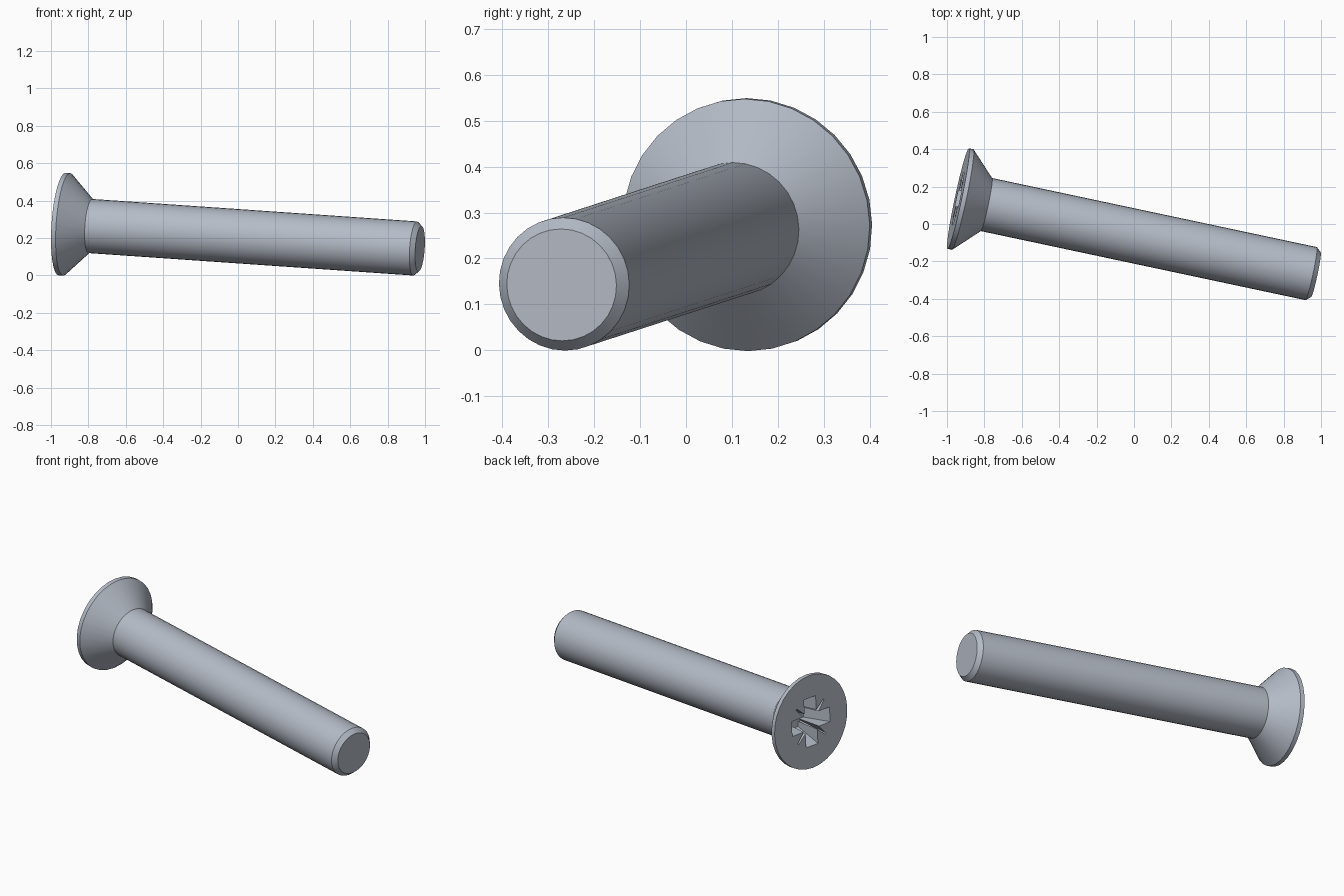
import bpy
import bmesh
import math
from mathutils import Matrix, Vector

if "Cube" in bpy.data.objects:
    bpy.data.objects.remove(bpy.data.objects["Cube"])

SIDES = 32

steel = bpy.data.materials.new("steel grey")
steel.use_nodes = True
colour = (0.46, 0.50, 0.57, 1)
steel.diffuse_color = colour
steel.node_tree.nodes["Principled BSDF"].inputs["Base Color"].default_value = colour


def circle(radius):
    angles = [math.tau * i / SIDES for i in range(SIDES)]
    return [(radius * math.cos(a), radius * math.sin(a)) for a in angles]


def cross_recess(reach, half_width, hub, spike):
    """Four-armed outline with a thin spike between each pair of arms."""
    near, far = spike * 0.707 - 0.003, spike * 0.707 + 0.003
    quarter = [(reach, -half_width), (reach, half_width), (hub, half_width),
               (far, near), (near, far), (half_width, hub)]
    points = []
    for turn in range(4):
        spin = Matrix.Rotation(turn * math.pi / 2, 2)
        points += [spin @ Vector(p) for p in quarter]
    return points


def add_ring(bm, outline, depth):
    return [bm.verts.new((x, y, depth)) for x, y in outline]


def loop_edges(bm, ring):
    return [bm.edges.new((a, b)) for a, b in zip(ring, ring[1:] + ring[:1])]


def skin(bm, first, second):
    n = len(first)
    for i in range(n):
        j = (i + 1) % n
        bm.faces.new((first[i], first[j], second[j], second[i]))


bm = bmesh.new()

# Turned body: head face, rim, countersink, shank, chamfered tip
profile = [(0.275, 0), (0.275, 0.025), (0.145, 0.155), (0.145, 1.934), (0.122, 1.96)]
rings = [add_ring(bm, circle(r), depth) for r, depth in profile]
for a, b in zip(rings, rings[1:]):
    skin(bm, a, b)
bm.faces.new(rings[-1])

# Tapered driver recess sunk into the head
mouth = add_ring(bm, cross_recess(0.143, 0.044, 0.058, 0.146), 0)
floor = add_ring(bm, cross_recess(0.08, 0.037, 0.048, 0.075), 0.15)
skin(bm, mouth, floor)
bm.faces.new(floor)

# Flat head face around the recess
rim_edges = [bm.edges.get((a, b)) for a, b in zip(rings[0], rings[0][1:] + rings[0][:1])]
mouth_edges = [bm.edges.get((a, b)) for a, b in zip(mouth, mouth[1:] + mouth[:1])]
bmesh.ops.triangle_fill(bm, use_beauty=True, use_dissolve=False,
                        edges=rim_edges + mouth_edges, normal=(0, 0, -1))
bmesh.ops.recalc_face_normals(bm, faces=bm.faces[:])

mesh = bpy.data.meshes.new("countersunk_screw")
bm.to_mesh(mesh)
bm.free()
mesh.materials.append(steel)
screw = bpy.data.objects.new("countersunk_screw", mesh)
bpy.context.collection.objects.link(screw)

# Lay the screw down, resting on head rim and tip
axis = Vector((1, -0.2126, -0.069)).normalized()
side = Vector((0, 0, 1)).cross(axis).normalized()
up = axis.cross(side)
pose = Matrix((side, up, axis)).transposed().to_4x4()
mesh.transform(Matrix.Translation((-0.94, 0.136, 0.2745)) @ pose)

bpy.ops.object.select_all(action="DESELECT")
screw.select_set(True)
bpy.context.view_layer.objects.active = screw
bpy.ops.object.shade_smooth_by_angle(angle=math.radians(30))
